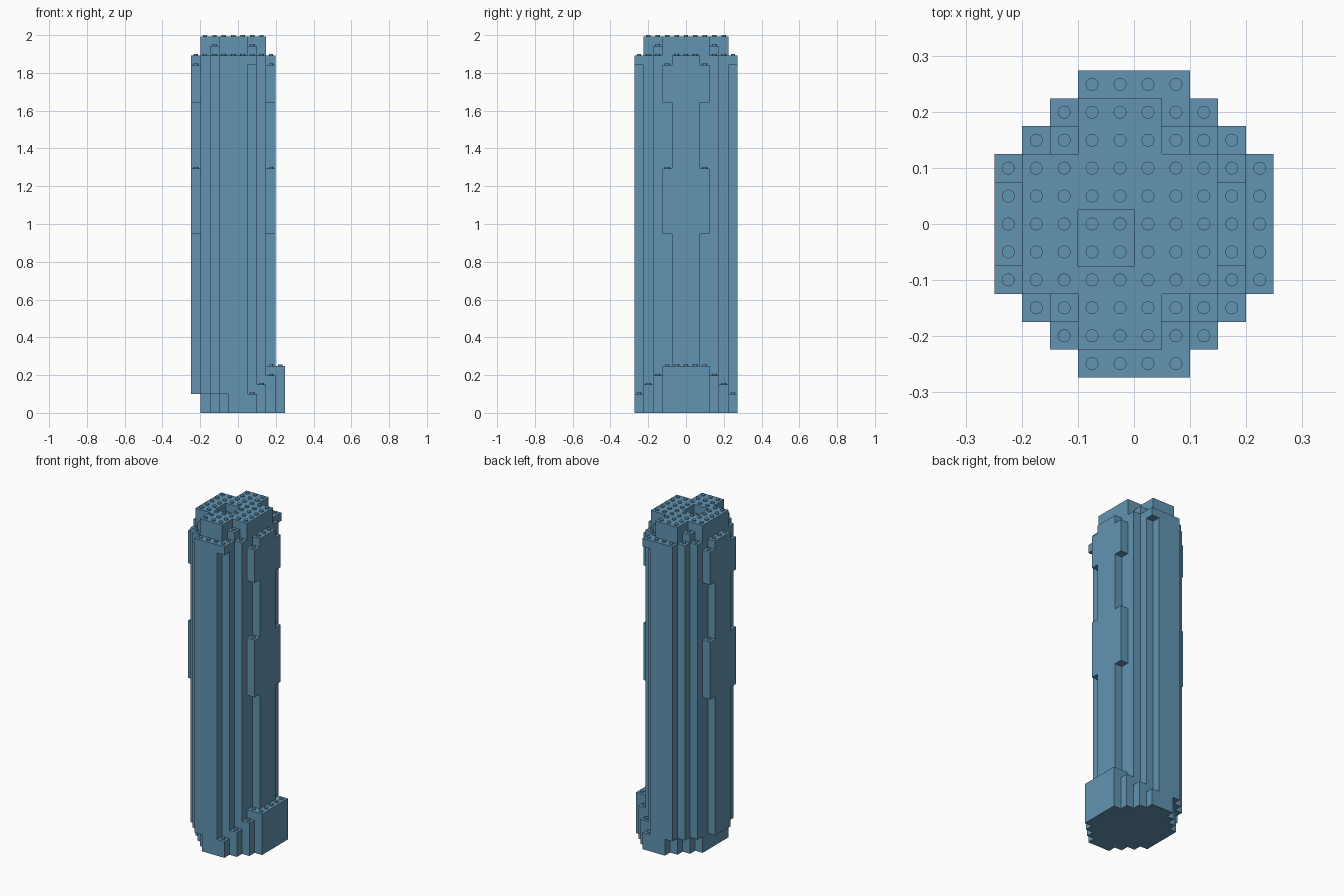
import bpy, bmesh, math
from mathutils import Matrix, Vector

if "Cube" in bpy.data.objects:
    bpy.data.objects.remove(bpy.data.objects["Cube"], do_unlink=True)

CELL = 0.0498          # brick module, also the layer height
STUD_H = 0.008
STUD_R = 0.0115
HEIGHT = 40            # layers

blue = bpy.data.materials.new("slate blue")
blue.use_nodes = True
colour = (0.122, 0.296, 0.445, 1)
blue.diffuse_color = colour
blue.node_tree.nodes["Principled BSDF"].inputs["Base Color"].default_value = colour


def octagon(row, shift):
    """Cells in one row of the stepped octagon, columns centred on shift."""
    half = min(4, 6 - abs(row))
    return set(range(shift - half, shift + half + 1))


def base_cells(layer):
    """Footing, one cell off centre, its rim stepping up toward the side."""
    cells = set()
    for row in range(-5, 6):
        for col in octagon(row, 1):
            rim = max(2, min(5, 7 - abs(row)))
            if layer < rim:
                cells.add((col, row))
    return cells


def shaft_cells(layer):
    """Shaft with corner ribs in two bands and a lip below the crown."""
    cells = set()
    if not 2 <= layer < 38:
        return cells
    ribbed = 19 <= layer < 26 or 33 <= layer < 37
    for row in range(-5, 6):
        for col in octagon(row, 0):
            if abs(row) == 2 and abs(col) == 4 and not ribbed:
                continue
            cells.add((col, row))
    if layer == 37:
        cells |= {(2, -5), (2, 5)}
    return cells


def crown_cells(layer):
    """Stepped lower course and cross-shaped upper course with a small well."""
    cells = set()
    if layer < 38 or layer >= HEIGHT:
        return cells
    for row in range(-4, 5):
        half = min(3, 5 - abs(row))
        if layer == 39 and abs(row) == 3:
            half = 1
        cells |= {(col, row) for col in range(-half, half + 1)}
    if layer == 39:
        cells -= {(-1, -1), (0, -1), (-1, 0), (0, 0)}
    return cells


def corner(col, row, layer):
    return Vector(((col - 0.5) * CELL, row * CELL, layer * CELL))


def add_box(bm, low, high):
    size = high - low
    matrix = Matrix.Translation((low + high) / 2) @ Matrix.Diagonal((*size, 1))
    bmesh.ops.create_cube(bm, size=1, matrix=matrix)


def finish(bm, name):
    mesh = bpy.data.meshes.new(name)
    bm.to_mesh(mesh)
    bm.free()
    mesh.materials.append(blue)
    obj = bpy.data.objects.new(name, mesh)
    bpy.context.collection.objects.link(obj)
    return obj


def build_bricks(name, rule):
    """One long brick for each row of each layer."""
    bm = bmesh.new()
    for layer in range(HEIGHT):
        cells = rule(layer)
        for row in {r for _, r in cells}:
            run = []
            for col in range(-6, 8):
                if (col, row) in cells:
                    run.append(col)
                elif run:
                    add_box(bm, corner(run[0] - 0.5, row - 0.5, layer),
                            corner(run[-1] + 0.5, row + 0.5, layer + 1))
                    run = []
    finish(bm, name)


build_bricks("footing", base_cells)
build_bricks("tower_shaft", shaft_cells)
build_bricks("crown", crown_cells)

# Studs on every brick top that is left uncovered
bm = bmesh.new()
filled = [base_cells(k) | shaft_cells(k) | crown_cells(k) for k in range(HEIGHT + 1)]
for layer in range(HEIGHT):
    for col, row in filled[layer] - filled[layer + 1]:
        spot = corner(col, row, layer + 1) + Vector((0, 0, STUD_H / 2))
        bmesh.ops.create_cone(bm, cap_ends=True, segments=16, radius1=STUD_R,
                              radius2=STUD_R, depth=STUD_H,
                              matrix=Matrix.Translation(spot))
studs = finish(bm, "studs")
bpy.context.view_layer.objects.active = studs
studs.select_set(True)
bpy.ops.object.shade_smooth_by_angle(angle=math.radians(40))
